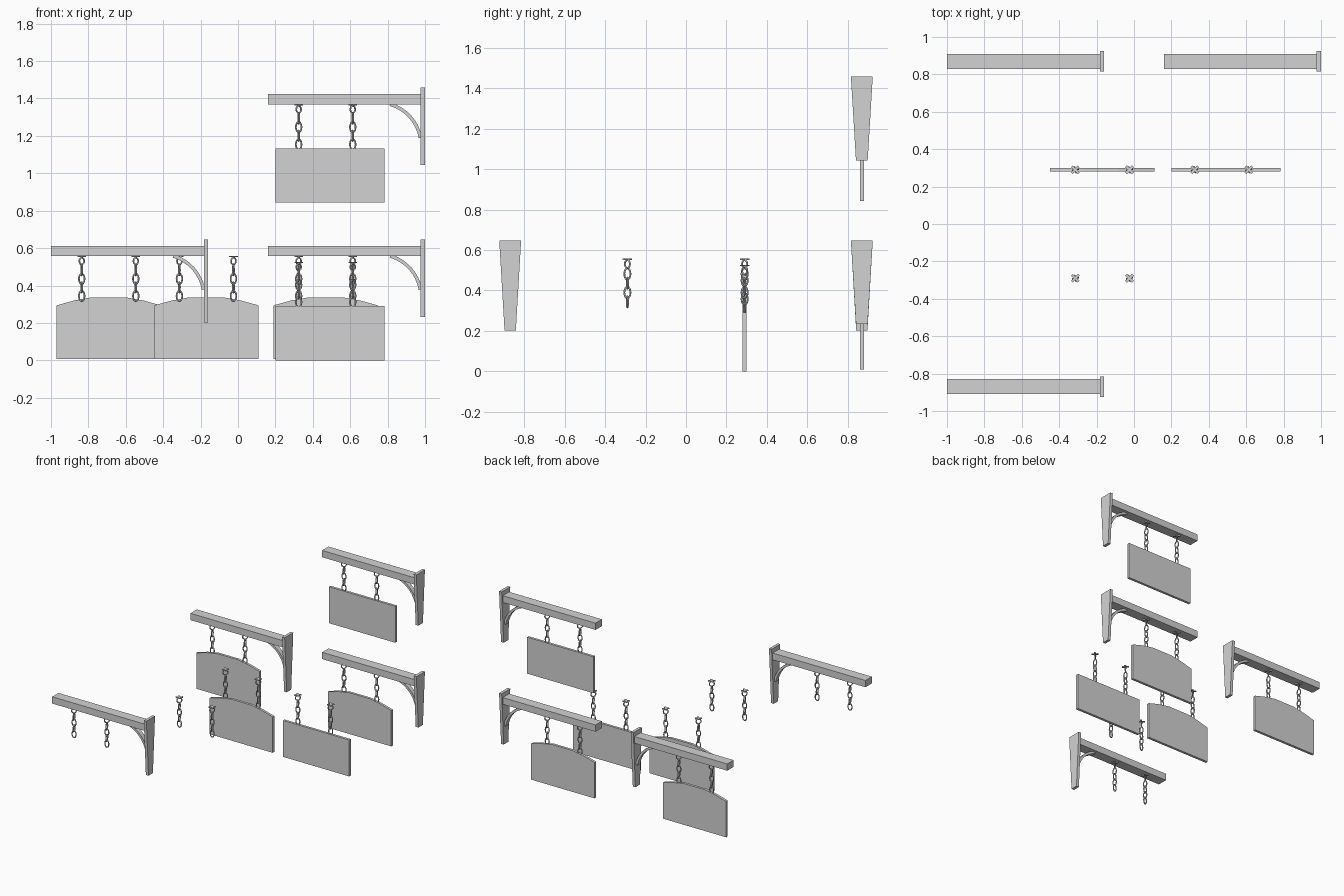
import bpy, bmesh
from math import sin, cos, pi, radians
from mathutils import Matrix, Vector

cube = bpy.data.objects.get("Cube")
if cube:
    bpy.data.objects.remove(cube, do_unlink=True)

grey = bpy.data.materials.new("light grey")
grey.use_nodes = True
COLOUR = (0.65, 0.65, 0.65, 1)
grey.diffuse_color = COLOUR
grey.node_tree.nodes["Principled BSDF"].inputs["Base Color"].default_value = COLOUR


def finish(name, bm):
    bmesh.ops.recalc_face_normals(bm, faces=bm.faces)
    me = bpy.data.meshes.new(name)
    bm.to_mesh(me)
    bm.free()
    me.materials.append(grey)
    return me


def place(name, me, loc):
    ob = bpy.data.objects.new(name, me)
    ob.location = loc
    bpy.context.collection.objects.link(ob)


def prism(name, outline, depth, axis="y"):
    """Extrude an outline, centred, along y (points x,z) or x (points y,z)."""
    bm = bmesh.new()
    if axis == "y":
        pts = [(a, -depth / 2, b) for a, b in outline]
        push = Vector((0, depth, 0))
    else:
        pts = [(-depth / 2, a, b) for a, b in outline]
        push = Vector((depth, 0, 0))
    face = bm.faces.new([bm.verts.new(p) for p in pts])
    out = bmesh.ops.extrude_face_region(bm, geom=[face])
    bmesh.ops.translate(bm, vec=push,
                        verts=[v for v in out["geom"] if isinstance(v, bmesh.types.BMVert)])
    return finish(name, bm)


def box(x0, x1, z0, z1):
    return [(x0, z0), (x1, z0), (x1, z1), (x0, z1)]


def add_link(bm, z, half_w, half_h, wire, turn, seg=16, sides=6):
    """Oval ring of round wire standing upright, turned about z."""
    spin = Matrix.Rotation(radians(turn), 3, "Z")
    rings = []
    for i in range(seg):
        a = 2 * pi * i / seg
        centre = Vector((half_w * cos(a), 0, half_h * sin(a)))
        out = Vector((half_h * cos(a), 0, half_w * sin(a))).normalized()
        ring = []
        for j in range(sides):
            b = 2 * pi * j / sides
            p = centre + out * wire * cos(b) + Vector((0, wire * sin(b), 0))
            ring.append(bm.verts.new(spin @ p + Vector((0, 0, z))))
        rings.append(ring)
    for i in range(seg):
        r, s = rings[i], rings[(i + 1) % seg]
        for j in range(sides):
            k = (j + 1) % sides
            f = bm.faces.new((r[j], s[j], s[k], r[k]))
            f.smooth = True


def chain_mesh():
    """Crossed ceiling cleat, eye ring and four links; origin at the top."""
    bm = bmesh.new()
    for turn in (45, -45):
        m = (Matrix.Translation((0, 0, -0.003)) @ Matrix.Rotation(radians(turn), 4, "Z")
             @ Matrix.Diagonal((0.052, 0.014, 0.006, 1)))
        bmesh.ops.create_cube(bm, size=1, matrix=m)
    add_link(bm, -0.027, 0.018, 0.019, 0.0045, 45)
    for i in range(4):
        add_link(bm, -0.076 - 0.046 * i, 0.0155, 0.028, 0.0045, 102 if i % 2 == 0 else 12)
    return finish("chain", bm)


# Shared part shapes, measured from the free end and underside of the beam
LENGTH, PLATE = 0.84, 0.023
WALL = LENGTH - PLATE
beam = prism("beam", box(0, WALL, 0, 0.054), 0.08)


def plate_mesh(bottom, half):
    top = 0.089
    return prism("wall_plate", [(-half, bottom), (half, bottom), (0.054, top), (-0.054, top)],
                 PLATE, "x")


long_plate = plate_mesh(-0.355, 0.028)
short_plate = plate_mesh(-0.325, 0.029)

# Curved brace: a shallow arc band bowed towards the corner
STEPS = 8
angles = [radians(10 + 64 * i / STEPS) for i in range(STEPS + 1)]


def arc(radius):
    return [(WALL - 0.227 + radius * cos(a), -0.22 + radius * sin(a)) for a in angles]


brace = prism("brace", arc(0.238) + arc(0.22)[::-1], 0.035)

chain = chain_mesh()

# Sign boards, measured from the chain midpoint and chain top
half_arch = [(0.279, -0.264), (0.185, -0.238), (0.09, -0.221)]
arched = prism("arched_board", [(-0.279, -0.55), (0.279, -0.55)] + half_arch
               + [(-x, z) for x, z in reversed(half_arch)], 0.02)
flat = prism("flat_board", box(-0.268, 0.315, -0.526, -0.236), 0.02)


def hang(label, x, y, z, board=None):
    """Two chains and an optional sign board."""
    for side in (-1, 1):
        place(label + "_chain", chain, (x + side * 0.1445, y, z))
    if board:
        place(label + "_board", board, (x, y, z))


def bracket(label, x, y, z, plate, board=None):
    """Wall bracket with chains and an optional sign board."""
    place(label + "_beam", beam, (x, y, z))
    place(label + "_wall_plate", plate, (x + WALL + PLATE / 2, y, z))
    place(label + "_brace", brace, (x, y, z))
    hang(label, x + 0.309, y, z, board)


ROW, Z = 0.29, 0.558
bracket("front_bracket", -1, -3 * ROW, Z, long_plate)
bracket("back_right_sign", -1, 3 * ROW, Z, long_plate, arched)
bracket("back_left_sign", 0.16, 3 * ROW, Z, short_plate, arched)
bracket("upper_sign", 0.16, 3 * ROW, Z + 0.811, short_plate, flat)
hang("loose_arched_sign", -0.169, ROW, Z, arched)
hang("loose_flat_sign", 0.469, ROW, 0.526, flat)
hang("loose", -0.169, -ROW, Z)
